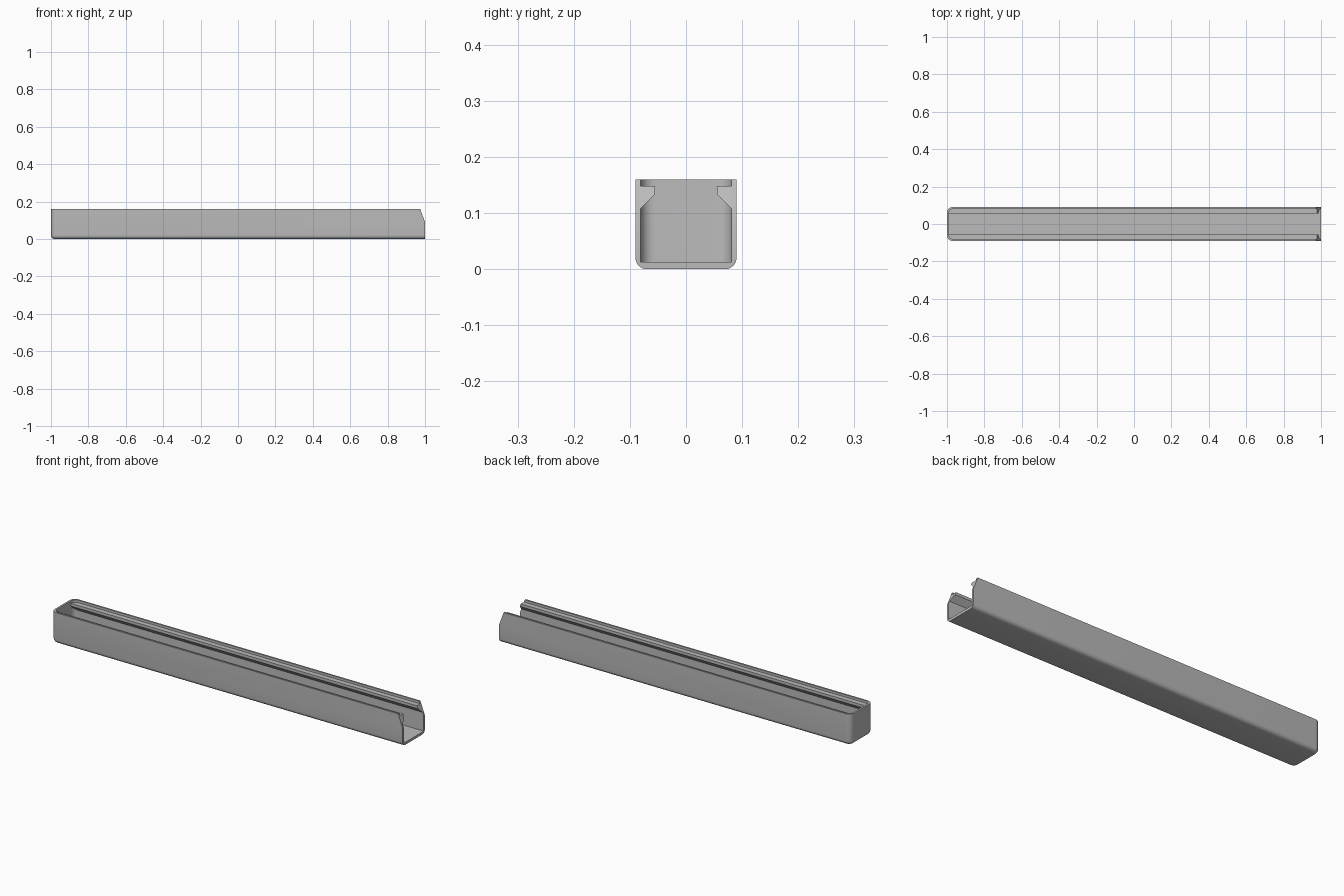
import bpy, bmesh
from mathutils import Vector

if "Cube" in bpy.data.objects:
    bpy.data.objects.remove(bpy.data.objects["Cube"], do_unlink=True)

# Single plastic colour
grey = bpy.data.materials.new("light_grey_plastic")
grey.use_nodes = True
COLOUR = (0.5, 0.5, 0.5, 1)
grey.diffuse_color = COLOUR
grey.node_tree.nodes["Principled BSDF"].inputs["Base Color"].default_value = COLOUR


def finish(name, bm):
    bmesh.ops.recalc_face_normals(bm, faces=bm.faces)
    mesh = bpy.data.meshes.new(name)
    bm.to_mesh(mesh)
    bm.free()
    mesh.materials.append(grey)
    obj = bpy.data.objects.new(name, mesh)
    bpy.context.collection.objects.link(obj)
    return obj


def prism(name, points, offset):
    """Extrude a flat outline along an offset."""
    bm = bmesh.new()
    face = bm.faces.new([bm.verts.new(p) for p in points])
    new = bmesh.ops.extrude_face_region(bm, geom=[face])["geom"]
    verts = [v for v in new if isinstance(v, bmesh.types.BMVert)]
    bmesh.ops.translate(bm, verts=verts, vec=Vector(offset))
    return finish(name, bm)


def rounded_box(name, x0, x1, half_y, z0, z1, corner, bottom=0):
    """Box with rounded upright edges at its closed end and a rounded underside."""
    bm = bmesh.new()
    bmesh.ops.create_cube(bm, size=1)
    for v in bm.verts:
        v.co = (x1 if v.co.x > 0 else x0, half_y * (1 if v.co.y > 0 else -1),
                z1 if v.co.z > 0 else z0)
    ends = [e for e in bm.edges if all(v.co.x < x0 + 1e-4 for v in e.verts)
            and abs(e.verts[0].co.z - e.verts[1].co.z) > 1e-4]
    bmesh.ops.bevel(bm, geom=ends, offset=corner, segments=8, profile=0.5, affect='EDGES')
    if bottom:
        rim = [e for e in bm.edges if all(v.co.z < z0 + 1e-4 for v in e.verts)
               and not all(v.co.x > x1 - 1e-4 for v in e.verts)]
        bmesh.ops.bevel(bm, geom=rim, offset=bottom, segments=6, profile=0.5, affect='EDGES')
    return finish(name, bm)


def subtract(target, cutter):
    mod = target.modifiers.new("cut", 'BOOLEAN')
    mod.operation, mod.solver, mod.object = 'DIFFERENCE', 'EXACT', cutter
    bpy.context.view_layer.objects.active = target
    bpy.ops.object.modifier_apply(modifier=mod.name)
    bpy.data.objects.remove(cutter, do_unlink=True)


# Channel body and the hollow inside it
channel = rounded_box("channel_body", -1, 1, 0.09, 0, 0.16, 0.03, 0.02)
hollow = rounded_box("hollow", -0.99, 1.2, 0.081, 0.013, 0.3, 0.025)

# Snap lips along both long walls, kept as material by removing them from the hollow
LIP = [(0.1, 0.108), (0.081, 0.108), (0.055, 0.134), (0.055, 0.148), (0.1, 0.148)]
for side in (-1, 1):
    lip = prism("lip", [(-1.2, side * y, z) for y, z in LIP], (2.6, 0, 0))
    subtract(hollow, lip)
subtract(channel, hollow)

# Slanted cut at the top of the open end
slant = prism("slant", [(0.9725, -0.3, 0.165), (1.0045, -0.3, 0.08),
                        (1.2, -0.3, 0.08), (1.2, -0.3, 0.165)], (0, 0.6, 0))
subtract(channel, slant)

# Smooth rounds, crisp edges
bpy.ops.object.select_all(action='DESELECT')
channel.select_set(True)
bpy.context.view_layer.objects.active = channel
bpy.ops.object.shade_smooth_by_angle(angle=0.6)
